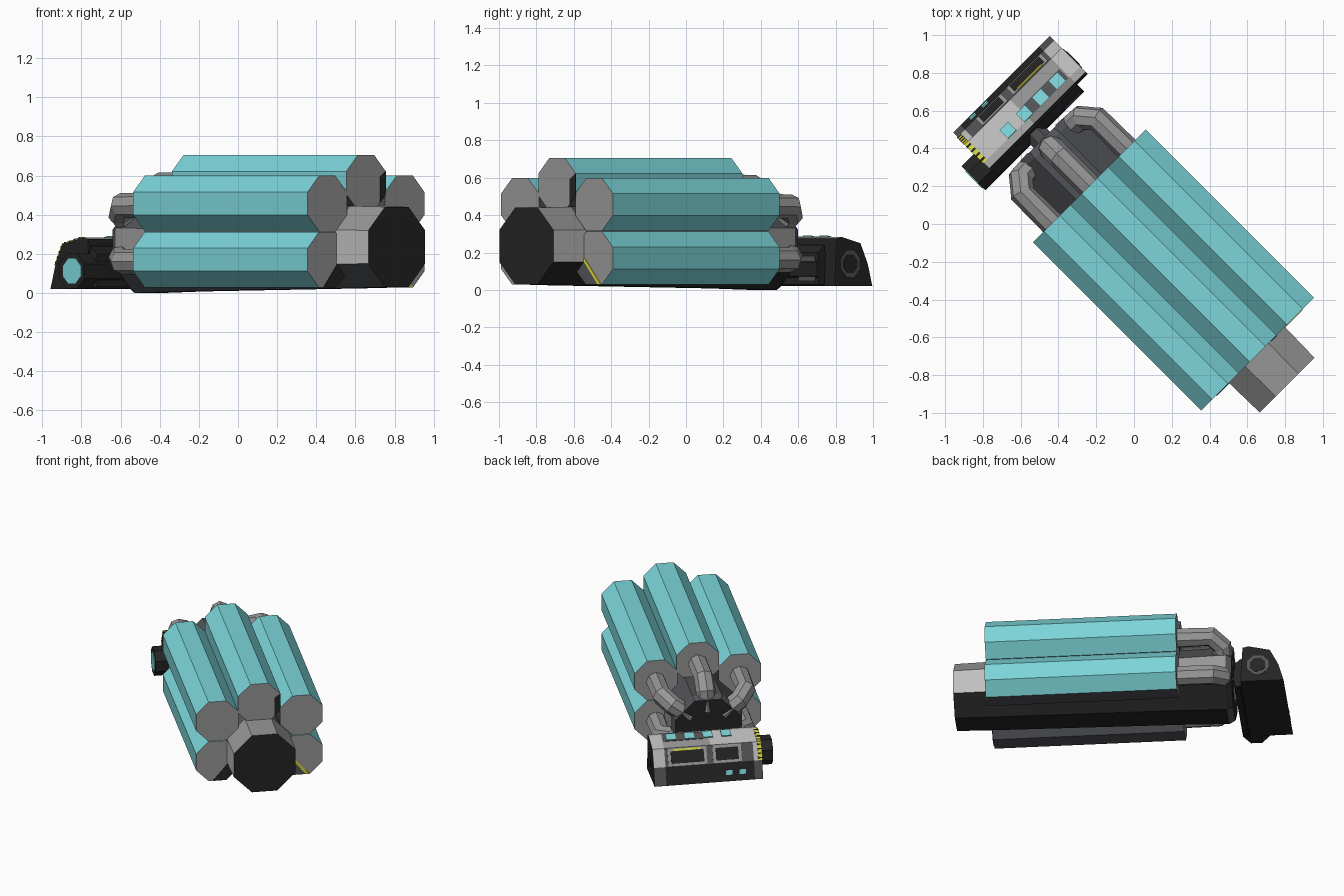
import bpy, bmesh, math
from mathutils import Vector

if "Cube" in bpy.data.objects:
    bpy.data.objects.remove(bpy.data.objects["Cube"])

# Local frame: u = along the tubes, v = sideways; everything is turned 45 degrees
TURN = -math.pi / 4
VC, ZC = -0.03, 0.235          # axis of the central body


def mat(name, *c):
    m = bpy.data.materials.new(name)
    m.diffuse_color = (*c, 1)
    m.use_nodes = True
    m.node_tree.nodes["Principled BSDF"].inputs["Base Color"].default_value = m.diffuse_color
    return m


MATS = [mat("cyan", .20, .66, .69), mat("mid_grey", .31, .31, .31),
        mat("dark_grey", .085, .088, .095), mat("black", .018, .018, .018),
        mat("light_grey", .52, .52, .52), mat("yellow", .70, .66, .04)]
CYAN, GREY, DARK, BLACK, LIGHT, YELLOW = range(6)


def finish(name, mesh, rule):
    mesh.materials.clear()
    for m in MATS:
        mesh.materials.append(m)
    bm = bmesh.new()
    bm.from_mesh(mesh)
    bmesh.ops.recalc_face_normals(bm, faces=bm.faces)
    bm.normal_update()
    for f in bm.faces:
        f.smooth = False
        f.material_index = rule(f.normal, f.calc_center_median()) if callable(rule) else rule
    bm.to_mesh(mesh)
    bm.free()
    o = bpy.data.objects.new(name, mesh)
    o.rotation_euler = (0, 0, TURN)
    bpy.context.collection.objects.link(o)
    return o


def loft(name, rings, rule):
    """Skin a list of rings and cap both ends."""
    n = len(rings[0])
    verts = [p for r in rings for p in r]
    faces = [(i * n + j, i * n + (j + 1) % n, (i + 1) * n + (j + 1) % n, (i + 1) * n + j)
             for i in range(len(rings) - 1) for j in range(n)]
    faces += [tuple(range(n)), tuple(range(len(verts) - n, len(verts)))]
    me = bpy.data.meshes.new(name)
    me.from_pydata(verts, [], faces)
    return finish(name, me, rule)


def octagon(r):
    R = r / math.cos(math.pi / 8)
    return [(R * math.cos((k + .5) * math.pi / 4), R * math.sin((k + .5) * math.pi / 4))
            for k in range(8)]


def oct_u(u, v, z, r):
    return [(u, v + a, z + b) for a, b in octagon(r)]


def oct_v(v, u, z, r):
    return [(u + a, v, z + b) for a, b in octagon(r)]


# Central tapered body
def body_rule(n, c):
    if abs(n.x) > .9:
        return BLACK
    if n.z < -.9 or (n.z < -.4 and n.y > 0):
        return BLACK
    if n.z < -.4:
        return DARK
    if abs(n.y) > .9:
        return LIGHT if c.x > .9 else GREY
    return GREY if c.x > .9 else DARK


loft("central_body", [oct_u(u, VC, ZC, r) for u, r in
                      [(1.177, .205), (.93, .21), (-.31, .227), (-.62, .235), (-.66, .215)]],
     body_rule)

# Five octagonal tubes, with a feed pipe behind each one
TR = .142
TUBES = [("lower_left", -.305, .17), ("upper_left", -.305, .457), ("top", -.025, .563),
         ("upper_right", .255, .457), ("lower_right", .255, .17)]
for label, v, z in TUBES:
    out = Vector((0, v + .025, z - ZC))

    def tube_rule(n, c, out=out):
        if abs(n.x) > .9:
            return GREY
        return DARK if n.z < -.9 or n.dot(out) < -.1 else CYAN

    loft(label + "_tube", [oct_u(.95, v, z, TR), oct_u(-.31, v, z, TR)], tube_rule)

    cu = bpy.data.curves.new("path", 'CURVE')
    cu.dimensions = '3D'
    cu.bevel_depth, cu.bevel_resolution = .066, 2
    sp = cu.splines.new('POLY')
    path = [(-.29, 1), (-.53, 1), (-.597, .8), (-.60, .4)]
    sp.points.add(len(path) - 1)
    for p, (u, k) in zip(sp.points, path):
        p.co = (u, VC + (v - VC) * k, ZC + (z - .01 - ZC) * k, 1)
    tmp = bpy.data.objects.new("path", cu)
    bpy.context.collection.objects.link(tmp)
    dg = bpy.context.evaluated_depsgraph_get()
    me = bpy.data.meshes.new_from_object(tmp.evaluated_get(dg))
    bpy.data.objects.remove(tmp)
    finish(label + "_pipe", me, GREY)


# Dark corner markings on the tube ends
def end_plate(name, pts, v, z, side, m):
    loft(name, [[(u, v + side * a, z + b) for a, b in pts] for u in (.948, .954)], m)


CORNER = [(.142, 0), (.142, -.059), (.059, -.142), (-.03, -.142), (.09, .0)]
end_plate("left_end_marking", CORNER, -.305, .17, 1, BLACK)
end_plate("right_end_marking", CORNER, .255, .17, -1, DARK)
end_plate("yellow_end_stripe", [(.07, 0), (.10, 0), (-.025, -.142), (-.055, -.142)],
          .255, .17, -1, YELLOW)
end_plate("top_end_marking", [(.142, .059), (.142, -.059), (.1, -.1), (.1, .03)],
          -.025, .563, 1, BLACK)

# Cab: sloped profile carried sideways, with light end frames
PROFILE = [(-1.02, .02), (-.985, .14), (-.93, .25), (-.79, .283), (-.75, .275), (-.735, .02)]


def cab_rule(n, c):
    if abs(n.y) > .9 or n.z < -.5 or n.x > .8:
        return BLACK
    frame = c.y > .30 or c.y < -.27
    if n.z < .35 and c.z < .1:
        return DARK if frame else BLACK
    if frame:
        return LIGHT
    if n.z < .6:
        return DARK
    return LIGHT if c.y < -.0 else GREY


loft("cab", [[(u, v, z) for u, z in PROFILE] for v in (-.335, -.28, 0, .31, .389)], cab_rule)


def facet_plate(name, seg, t0, t1, v0, v1, m, th=.008):
    """Thin plate lying on one sloping side of the cab."""
    a, b = Vector(PROFILE[seg]), Vector(PROFILE[seg + 1])
    d = (b - a).normalized()
    n = Vector((-d.y, d.x))
    p, q = a.lerp(b, t0), a.lerp(b, t1)
    ring = [p - n * .001, q - n * .001, q + n * th, p + n * th]
    loft(name, [[(w.x, v, w.y) for w in ring] for v in (v0, v1)], m)


# Roof lights
for i in range(4):
    v = -.12 + i * .1225
    facet_plate(f"roof_light_{i + 1}", 2, .55, .99, v - .032, v + .032, CYAN)
# Dark roof panel and windows
facet_plate("roof_panel", 2, .5, 1, .03, .30, DARK, .003)
for i, (v0, v1) in enumerate([(.05, .27), (-.18, -.03)]):
    facet_plate(f"window_frame_{i + 1}", 1, .02, .98, v0 - .02, v1 + .02, GREY, .004)
    facet_plate(f"window_{i + 1}", 1, .15, .82, v0, v1, BLACK)
facet_plate("window_trim", 1, .83, .93, .07, .25, YELLOW)
# Small lower lamps
for i in range(2):
    v = -.2 + i * .09
    facet_plate(f"lower_lamp_{i + 1}", 0, .35, .6, v - .022, v + .022, CYAN)
# Yellow hazard edge with black bars
for seg in (1, 2):
    facet_plate(f"hazard_edge_{seg}", seg, 0, 1, -.338, -.310, YELLOW, .004)
    for k in range(4):
        facet_plate(f"hazard_bar_{seg}_{k}", seg, .1 + k * .24, .17 + k * .24,
                    -.339, -.309, BLACK, .006)

# Cross drum through the cab with a cyan lens at one end
loft("cross_drum", [oct_v(-.43, -.772, .112, .09), oct_v(.31, -.772, .112, .09)], BLACK)
loft("drum_lens", [oct_v(-.435, -.765, .112, .064), oct_v(-.428, -.765, .112, .064)], CYAN)
# Rear cab wall panel, side port and neck to the main body
loft("rear_wall", [[(-.76, v, .03), (-.69, v, .03), (-.69, v, .2), (-.735, v, .24)]
                   for v in (-.33, .31)], BLACK)
loft("rear_panel", [[(u, .17, .05), (u, .29, .05), (u, .29, .18), (u, .17, .18)]
                    for u in (-.692, -.685)], DARK)
loft("side_port_frame", [oct_v(.385, -.85, .14, .07), oct_v(.392, -.85, .14, .07)], DARK)
loft("side_port", [oct_v(.387, -.85, .14, .05), oct_v(.395, -.85, .14, .05)], BLACK)
loft("neck", [oct_u(-.64, VC, .17, .06), oct_u(-.74, VC, .17, .06)], DARK)
